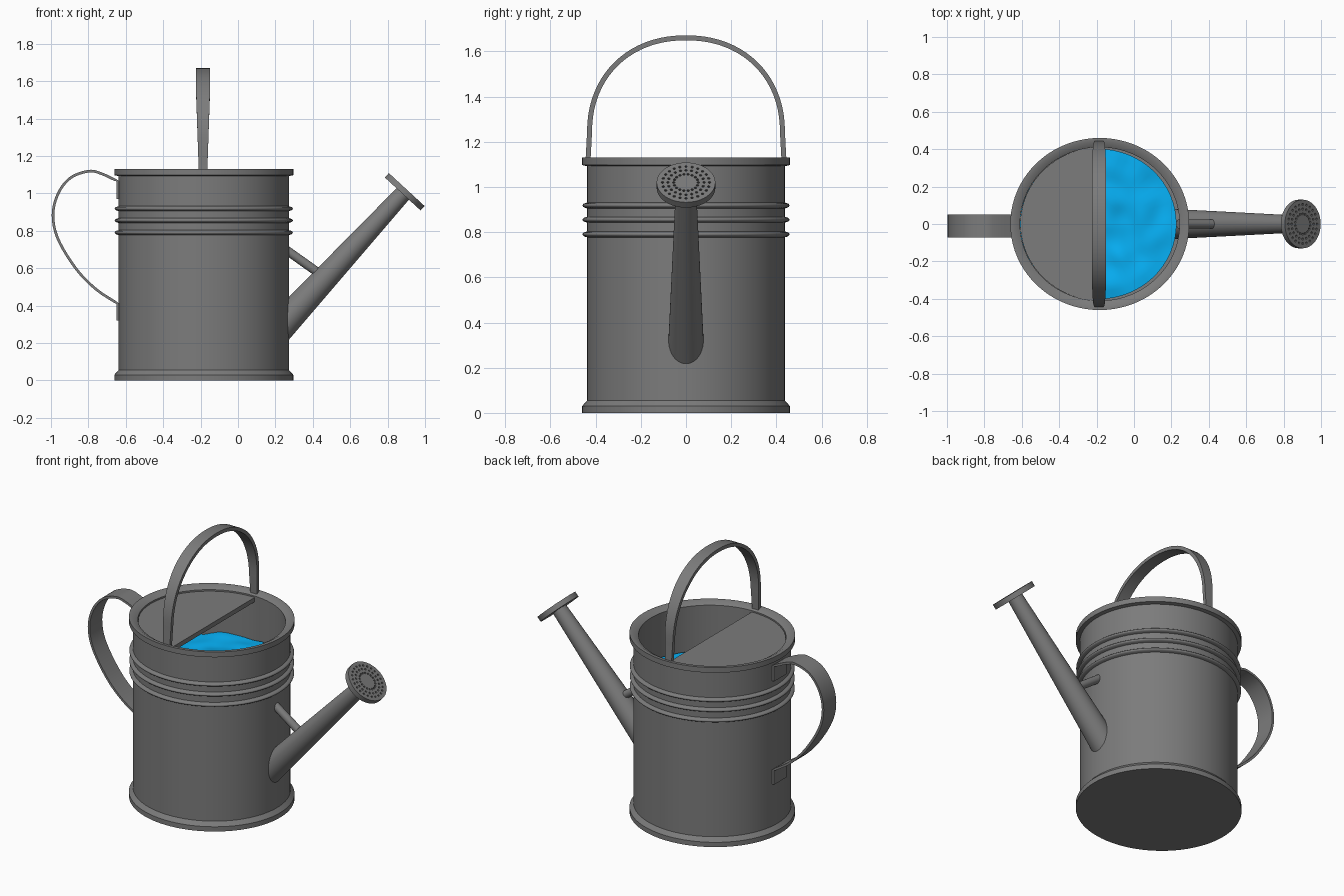
import bpy, bmesh, math
from mathutils import Vector, noise

if "Cube" in bpy.data.objects:
    bpy.data.objects.remove(bpy.data.objects["Cube"])

CX, SX = -0.183, 1.04          # can axis, slight stretch along x


def material(name, rgb):
    mat = bpy.data.materials.new(name)
    mat.diffuse_color = (*rgb, 1)
    mat.use_nodes = True
    mat.node_tree.nodes["Principled BSDF"].inputs["Base Color"].default_value = mat.diffuse_color
    return mat


METAL = material("dark_metal", (0.2, 0.2, 0.2))
BLUE = material("water_blue", (0.002, 0.44, 0.93))


def finish(name, bm, smooth=True, mat=METAL):
    bmesh.ops.recalc_face_normals(bm, faces=bm.faces)
    me = bpy.data.meshes.new(name)
    bm.to_mesh(me)
    bm.free()
    me.materials.append(mat)
    ob = bpy.data.objects.new(name, me)
    bpy.context.collection.objects.link(ob)
    bpy.ops.object.select_all(action='DESELECT')
    ob.select_set(True)
    bpy.context.view_layer.objects.active = ob
    if smooth:
        bpy.ops.object.shade_smooth_by_angle(angle=math.radians(38))
    return ob


def lathe(name, profile, n=64, sx=1.0):
    """Spin (radius, z) points round z; radius 0 makes a pole."""
    bm = bmesh.new()
    rings = []
    for r, z in profile:
        k = 1 if r == 0 else n
        rings.append([bm.verts.new((r * sx * math.cos(2 * math.pi * i / n),
                                    r * math.sin(2 * math.pi * i / n), z)) for i in range(k)])
    for a, b in zip(rings, rings[1:]):
        for i in range(n):
            j = (i + 1) % n
            quad = [a[i % len(a)], a[j % len(a)], b[j % len(b)], b[i % len(b)]]
            bm.faces.new(list(dict.fromkeys(quad)))
    return finish(name, bm)


def aim(ob, start, direction):
    ob.location = start
    ob.rotation_euler = Vector(direction).to_track_quat('Z', 'Y').to_euler()


def catmull(pts, steps=6):
    p = [Vector(q) for q in pts]
    p = [2 * p[0] - p[1]] + p + [2 * p[-1] - p[-2]]
    out = []
    for a, b, c, d in zip(p, p[1:], p[2:], p[3:]):
        for s in range(steps):
            t = s / steps
            out.append(0.5 * (2 * b + (c - a) * t + (2 * a - 5 * b + 4 * c - d) * t * t
                              + (3 * b - a - 3 * c + d) * t ** 3))
    return out + [p[-2]]


def strip(name, path, widths, thick, place):
    """Flat metal band along a 2D path; place(u, v, w) maps to 3D."""
    bm = bmesh.new()
    rings = []
    for i, p in enumerate(path):
        t = (path[min(i + 1, len(path) - 1)] - path[max(i - 1, 0)]).normalized()
        nrm = Vector((-t.y, t.x)) * thick / 2
        w = widths[i] / 2
        rings.append([bm.verts.new(place(*(p + s * nrm), e * w))
                      for s, e in ((-1, -1), (1, -1), (1, 1), (-1, 1))])
    for a, b in zip(rings, rings[1:]):
        for k in range(4):
            bm.faces.new((a[k], a[(k + 1) % 4], b[(k + 1) % 4], b[k]))
    bm.faces.new(rings[0])
    bm.faces.new(rings[-1])
    return finish(name, bm)


# Can body: foot, wall with three rolled ridges, rim, hollow inside
profile = [(0, 0), (0.46, 0), (0.46, 0.03), (0.438, 0.055)]
for z in (0.79, 0.855, 0.918):
    profile.append((0.438, z - 0.013))
    profile += [(0.44 + 0.018 * math.sin(a), z - 0.011 * math.cos(a))
                for a in [math.pi * k / 8 for k in range(1, 8)]]
    profile.append((0.438, z + 0.013))
profile += [(0.438, 1.092), (0.46, 1.097), (0.46, 1.13), (0.44, 1.13),
            (0.41, 1.112), (0.41, 0.04), (0, 0.04)]
body = lathe("can_body", profile, 80, SX)
body.location.x = CX

# Half lid over the rear of the opening
bm = bmesh.new()
rim = [bm.verts.new((CX + 0.012 + 0.42 * SX * math.cos(a), 0.413 * math.sin(a), 1.075))
       for a in [math.pi / 2 + math.pi * k / 32 for k in range(33)]]
face = bm.faces.new(rim)
top = bmesh.ops.extrude_face_region(bm, geom=[face])["geom"]
bmesh.ops.translate(bm, vec=(0, 0, 0.028), verts=[v for v in top if isinstance(v, bmesh.types.BMVert)])
finish("half_lid", bm)

# Rippled water
bm = bmesh.new()
N, R = 64, 20
rows = []
for j in range(1, R + 1):
    row = []
    for i in range(N):
        a, r = 2 * math.pi * i / N, 0.402 * j / R
        x, y = r * SX * math.cos(a), r * math.sin(a)
        row.append(bm.verts.new((CX - 0.008 + x, y, 0.84 + 0.018 * noise.noise(Vector((x * 9, y * 9, 0.3))))))
    rows.append(row)
bm.faces.new(rows[0])
for a, b in zip(rows, rows[1:]):
    for i in range(N):
        bm.faces.new((a[i], a[(i + 1) % N], b[(i + 1) % N], b[i]))
finish("water", bm, mat=BLUE)

# Carrying handle arching over the opening (slightly squared arch)
arc = []
for k in range(41):
    c, s = math.cos(math.pi * k / 40), math.sin(math.pi * k / 40)
    arc.append(Vector((math.copysign(abs(c) ** 0.93, c) * 0.427, 1.24 + 0.42 * abs(s) ** 0.93)))
path = [Vector((0.434, 1.11))] + arc + [Vector((-0.434, 1.11))]
widths = [0.045 + 0.031 * min(1, max(0, (p.y - 1.11) / 0.45)) for p in path]
strip("top_handle", path, widths, 0.022, lambda u, v, w: (CX - 0.004 + w, u, v))

# Rear handle with flat tabs against the wall
curve = catmull([(-0.643, 1.065), (-0.735, 1.107), (-0.80, 1.118), (-0.895, 1.083), (-0.961, 1.0),
                 (-0.989, 0.885), (-0.962, 0.755), (-0.866, 0.597), (-0.76, 0.488), (-0.643, 0.41)])
path = [Vector((-0.643, 0.97))] + curve + [Vector((-0.643, 0.32))]
strip("rear_handle", path, [0.124] * len(path), 0.014, lambda u, v, w: (u, w - 0.01, v))

# Spout
base, tip = Vector((0.195, 0, 0.252)), Vector((0.882, 0, 0.998))
axis = (tip - base).normalized()
spout = lathe("spout", [(0, 0), (0.081, 0), (0.045, (tip - base).length), (0, (tip - base).length)], 40)
aim(spout, base, axis)

# Brace between can and spout
rod_a, rod_b = Vector((0.24, 0, 0.71)), Vector((0.43, 0, 0.575))
brace = lathe("spout_brace", [(0, 0), (0.024, 0), (0.024, (rod_b - rod_a).length),
                              (0, (rod_b - rod_a).length)], 20)
aim(brace, rod_a, rod_b - rod_a)

# Sprinkler rose with rings of drilled holes
rose = lathe("sprinkler_rose", [(0, 0), (0.13, 0), (0.13, 0.032), (0, 0.032)], 48)
bm = bmesh.new()
for radius, count in ((0.104, 24), (0.08, 20), (0.054, 18)):
    for k in range(count):
        a = 2 * math.pi * k / count
        ret = bmesh.ops.create_cone(bm, cap_ends=True, segments=8, radius1=0.006, radius2=0.006, depth=0.03)
        bmesh.ops.translate(bm, verts=ret["verts"],
                            vec=(radius * math.cos(a), radius * math.sin(a), 0.035))
cutter = finish("hole_cutter", bm, False)
cutter.hide_render = True
bpy.ops.object.select_all(action='DESELECT')
rose.select_set(True)
bpy.context.view_layer.objects.active = rose
mod = rose.modifiers.new("holes", 'BOOLEAN')
mod.operation, mod.solver, mod.object = 'DIFFERENCE', 'EXACT', cutter
bpy.ops.object.modifier_apply(modifier=mod.name)
bpy.data.objects.remove(cutter)
aim(rose, tip - axis * 0.002, axis)
